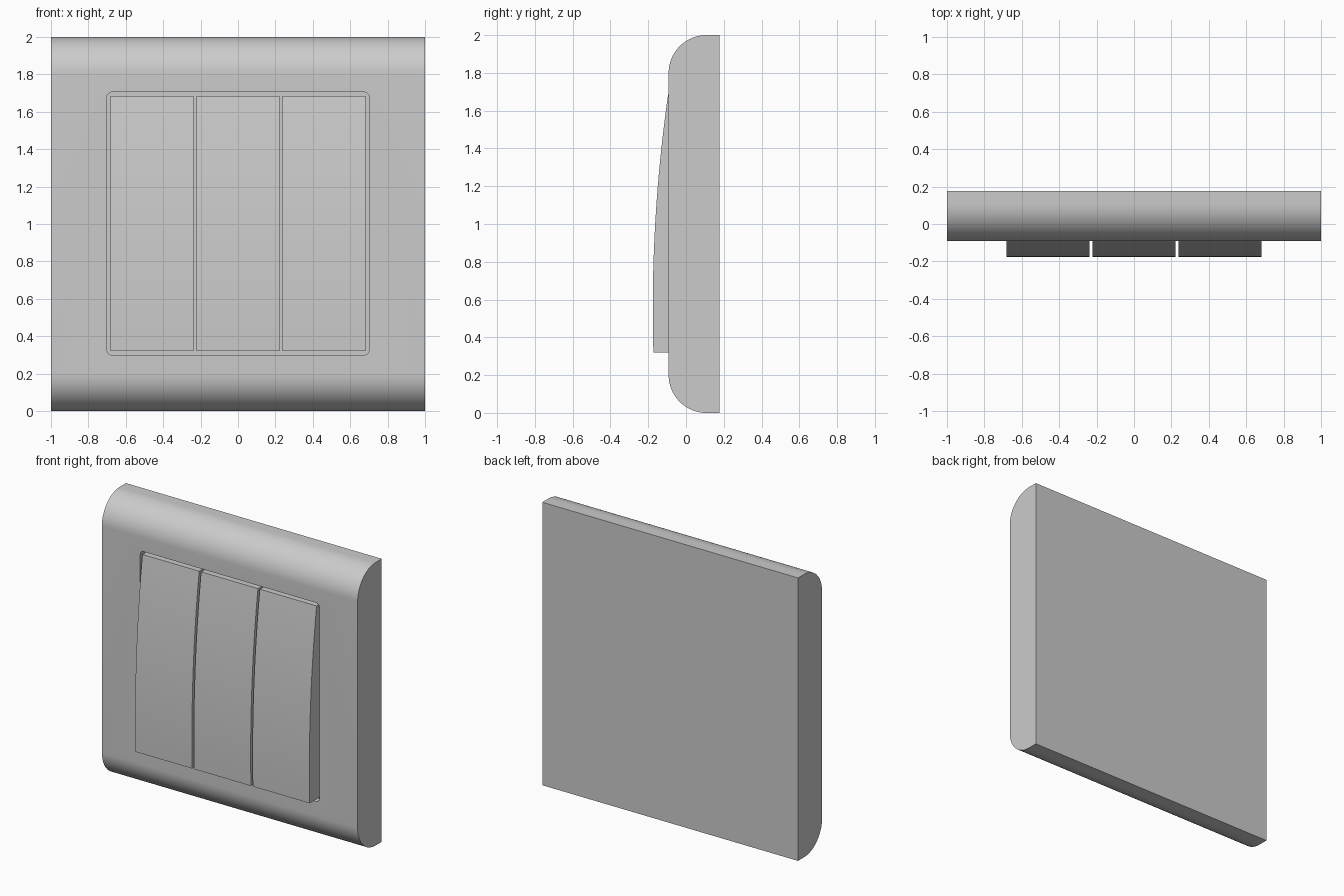
import bpy, bmesh
from math import sin, cos, pi

if "Cube" in bpy.data.objects:
    bpy.data.objects.remove(bpy.data.objects["Cube"])

FRONT, BACK = -0.092, 0.177


def extrude(name, outline, axis, start, end):
    """Closed prism: 2D outline as (y, z) along x, or (x, z) along y."""
    bm = bmesh.new()
    place = (lambda p: (start, p[0], p[1])) if axis == 'x' else (lambda p: (p[0], start, p[1]))
    face = bm.faces.new([bm.verts.new(place(p)) for p in outline])
    moved = bmesh.ops.extrude_face_region(bm, geom=[face])['geom']
    i = 0 if axis == 'x' else 1
    for v in moved:
        if isinstance(v, bmesh.types.BMVert):
            v.co[i] = end
    bmesh.ops.recalc_face_normals(bm, faces=bm.faces)
    mesh = bpy.data.meshes.new(name)
    bm.to_mesh(mesh)
    bm.free()
    obj = bpy.data.objects.new(name, mesh)
    bpy.context.collection.objects.link(obj)
    return obj


def arc(cx, cz, r, a0, steps):
    """Quarter circle starting at angle a0."""
    return [(cx + r * cos(a0 + pi / 2 * i / steps), cz + r * sin(a0 + pi / 2 * i / steps))
            for i in range(steps + 1)]


def smooth(obj):
    bpy.ops.object.select_all(action='DESELECT')
    obj.select_set(True)
    bpy.context.view_layer.objects.active = obj
    bpy.ops.object.shade_smooth_by_angle(angle=pi / 6)


# Wall plate with rounded top and bottom front edges
R = 0.2
profile = ([(BACK, 0), (BACK, 2)] + arc(FRONT + R, 2 - R, R, pi / 2, 20)
           + arc(FRONT + R, R, R, pi, 20))
plate = extrude("wall_plate", profile, 'x', -1, 1)

# Shallow rounded recess behind the rockers
x, z0, z1, r = 0.70, 0.30, 1.705, 0.025
hole = (arc(x - r, z1 - r, r, 0, 6) + arc(-x + r, z1 - r, r, pi / 2, 6)
        + arc(-x + r, z0 + r, r, pi, 6) + arc(x - r, z0 + r, r, 1.5 * pi, 6))
cutter = extrude("recess_cutter", hole, 'y', FRONT - 0.1, FRONT + 0.05)
cut = plate.modifiers.new("recess", 'BOOLEAN')
cut.operation = 'DIFFERENCE'
cut.solver = 'EXACT'
cut.object = cutter
bpy.context.view_layer.objects.active = plate
bpy.ops.object.modifier_apply(modifier=cut.name)
bpy.data.objects.remove(cutter)
smooth(plate)

# Three rocker switches with a gently bowed front
low, high, width, pitch, N = 0.32, 1.685, 0.444, 0.459, 20
heights = [low + (high - low) * i / N for i in range(N + 1)]
bow = [(-0.176 + 0.063 * (z - 0.55) ** 2, z) for z in heights]
side = [(FRONT + 0.06, high), (FRONT + 0.06, low)] + bow
for label, k in (("left", -1), ("middle", 0), ("right", 1)):
    rocker = extrude(label + "_rocker", side, 'x', k * pitch - width / 2, k * pitch + width / 2)
    smooth(rocker)
